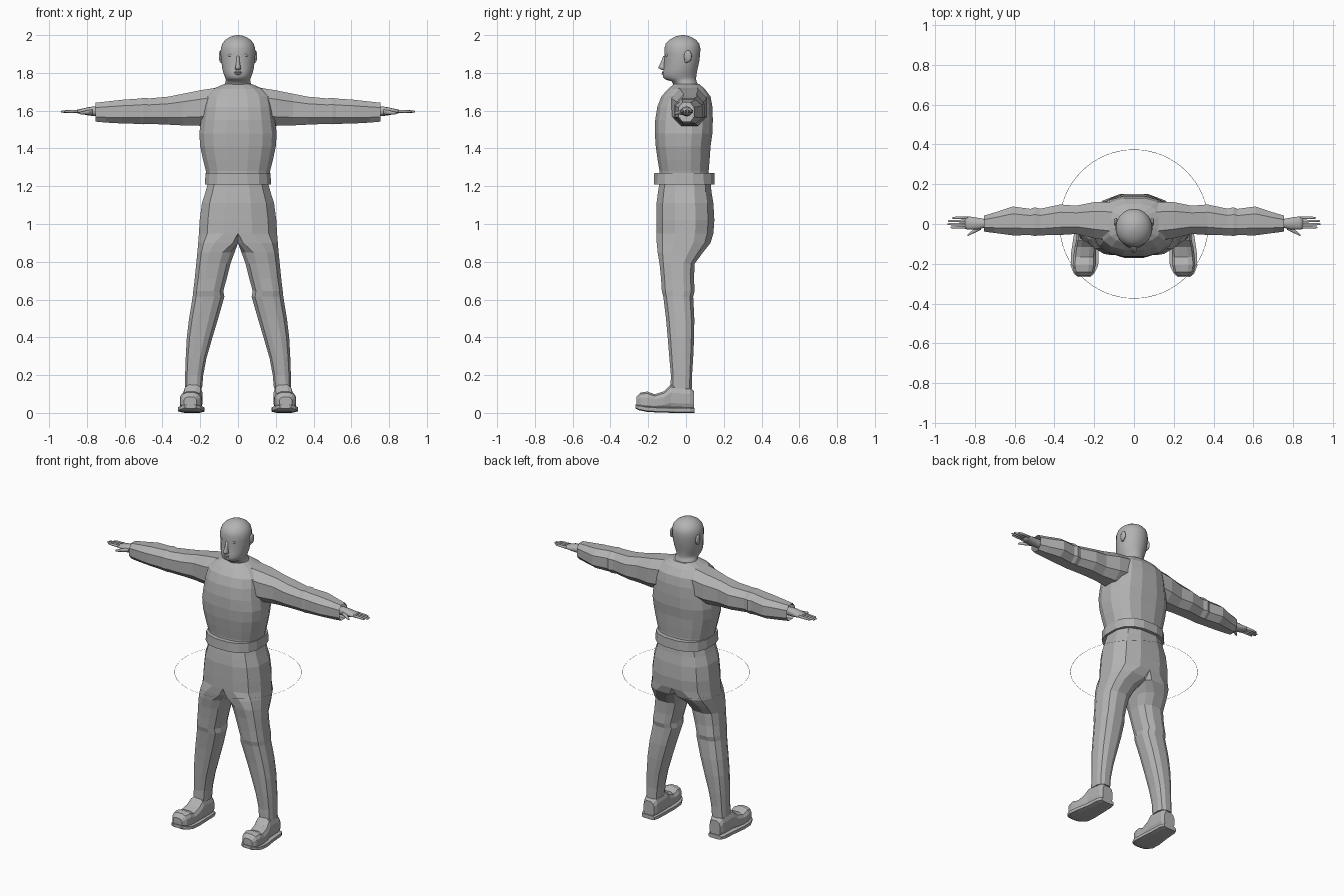
import bpy, bmesh, math
from mathutils import Vector

grey = bpy.data.materials.new("plain_grey")
grey.diffuse_color = (0.45, 0.45, 0.45, 1)


def finish(bm, name, smooth=False):
    bmesh.ops.recalc_face_normals(bm, faces=bm.faces)
    me = bpy.data.meshes.new(name)
    bm.to_mesh(me)
    bm.free()
    me.materials.append(grey)
    for p in me.polygons:
        p.use_smooth = smooth
    ob = bpy.data.objects.new(name, me)
    bpy.context.collection.objects.link(ob)
    return ob


def loft(name, axis, rings, n=12, p=0.8, side=1, caps=(True, True), smooth=False, clamp=False):
    """Skin rings (t, a0, a1, b0, b1): rounded boxes spaced along an axis."""
    bm = bmesh.new()
    loops = []
    for t, a0, a1, b0, b1 in rings:
        loop = []
        for i in range(n):
            w = 2 * math.pi * (i + 0.5) / n
            c, s = math.cos(w), math.sin(w)
            c = math.copysign(abs(c) ** p, c) / math.cos(math.pi / n) ** p
            s = math.copysign(abs(s) ** p, s) / math.cos(math.pi / n) ** p
            a = (a0 + a1) / 2 + (a1 - a0) / 2 * c
            b = (b0 + b1) / 2 + (b1 - b0) / 2 * s
            x, y, z = {'x': (t, a, b), 'y': (a, t, b), 'z': (a, b, t)}[axis]
            if clamp:
                x = max(x, 0)
            loop.append(bm.verts.new((x * side, y, z)))
        loops.append(loop)
    for l0, l1 in zip(loops, loops[1:]):
        for i in range(n):
            j = (i + 1) % n
            bm.faces.new((l0[i], l0[j], l1[j], l1[i]))
    if caps[0]:
        bm.faces.new(loops[0])
    if caps[1]:
        bm.faces.new(loops[-1])
    if clamp:  # drop the inner wall on the middle plane
        inner = [f for f in bm.faces if all(abs(v.co.x) < 1e-5 for v in f.verts)]
        bmesh.ops.delete(bm, geom=inner, context='FACES')
    return finish(bm, name, smooth)


def ball(name, loc, scale):
    bm = bmesh.new()
    bmesh.ops.create_uvsphere(bm, u_segments=14, v_segments=8, radius=1)
    for v in bm.verts:
        v.co = Vector([v.co[k] * scale[k] + loc[k] for k in range(3)])
    return finish(bm, name, True)


# torso and belt
loft("torso", 'z', [
    (1.20, -.155, .155, -.14, .125), (1.28, -.17, .17, -.14, .12),
    (1.34, -.185, .185, -.15, .125), (1.41, -.20, .20, -.16, .13),
    (1.48, -.205, .205, -.165, .14), (1.55, -.195, .195, -.163, .142),
    (1.62, -.185, .185, -.152, .14), (1.675, -.175, .175, -.13, .13),
    (1.715, -.135, .135, -.095, .10), (1.74, -.075, .075, -.065, .07)], n=16, p=.78)
loft("belt", 'z', [(1.21, -.175, .175, -.17, .152), (1.27, -.172, .172, -.168, .15)], n=16, p=.78)

# head and neck
loft("head", 'z', [
    (1.70, -.08, .08, -.06, .08), (1.73, -.07, .07, -.065, .066),
    (1.755, -.066, .066, -.075, .056), (1.763, -.064, .064, -.105, .054),
    (1.775, -.068, .068, -.121, .054), (1.795, -.076, .076, -.123, .056),
    (1.82, -.083, .083, -.118, .061), (1.86, -.088, .088, -.115, .07),
    (1.90, -.092, .092, -.115, .075), (1.93, -.091, .091, -.115, .076),
    (1.955, -.083, .083, -.107, .07), (1.975, -.067, .067, -.088, .053),
    (1.99, -.044, .044, -.062, .028), (1.998, -.02, .02, -.036, .004),
    (2.0, -.006, .006, -.022, -.010)], n=24, p=1, smooth=True)
loft("nose", 'z', [
    (1.816, -.012, .012, -.128, -.10), (1.825, -.016, .016, -.145, -.10),
    (1.835, -.013, .013, -.143, -.10), (1.86, -.009, .009, -.131, -.10),
    (1.89, -.007, .007, -.120, -.10)], n=10, p=1, smooth=True)
ball("upper_lip", (0, -.118, 1.803), (.021, .010, .005))
ball("lower_lip", (0, -.119, 1.794), (.018, .010, .005))

for side, tag in ((1, "left"), (-1, "right")):
    ball(tag + "_eye", (side * .038, -.098, 1.893), (.015, .011, .008))
    ball(tag + "_ear", (side * .092, .010, 1.888), (.010, .021, .032))
    ball(tag + "_ear_lobe", (side * .089, .002, 1.866), (.008, .010, .013))

    # hip half and trouser leg
    loft(tag + "_trouser", 'z', [
        (1.22, -.158, .158, -.14, .13), (1.17, -.172, .172, -.148, .135),
        (1.11, -.191, .191, -.156, .145), (1.02, -.203, .203, -.157, .150),
        (.95, -.207, .207, -.157, .145), (.90, -.06, .211, -.155, .13),
        (.85, .018, .215, -.15, .09), (.79, .04, .221, -.14, .046),
        (.71, .06, .229, -.132, .042), (.645, .078, .237, -.128, .046),
        (.615, .072, .240, -.12, .038), (.50, .105, .259, -.106, .044),
        (.40, .135, .271, -.097, .043), (.29, .167, .277, -.088, .038),
        (.20, .184, .28, -.08, .032), (.13, .19, .282, -.082, .032)],
        n=12, p=.78, side=side, clamp=True)

    # boot upper and sole
    loft(tag + "_boot", 'y', [
        (.042, .20, .275, .01, .115), (.02, .19, .285, .01, .138),
        (-.08, .188, .29, .01, .15), (-.115, .19, .298, .01, .115),
        (-.165, .192, .305, .01, .098), (-.205, .192, .308, .01, .113),
        (-.24, .20, .302, .015, .108), (-.262, .22, .285, .03, .085)],
        n=12, p=.7, side=side)
    loft(tag + "_sole", 'y', [
        (.046, .195, .285, 0, .026), (.02, .185, .297, 0, .03),
        (-.06, .182, .303, 0, .03), (-.15, .178, .317, .002, .032),
        (-.21, .18, .318, .006, .036), (-.25, .20, .302, .014, .042),
        (-.267, .222, .28, .024, .044)], n=8, p=.5, side=side)

    # sleeve, open at the cuff
    loft(tag + "_sleeve", 'x', [
        (.11, -.085, .11, 1.53, 1.722), (.20, -.072, .11, 1.52, 1.708),
        (.29, -.05, .092, 1.522, 1.69), (.37, -.055, .098, 1.526, 1.674),
        (.47, -.057, .077, 1.53, 1.665), (.50, -.06, .084, 1.528, 1.668),
        (.52, -.056, .076, 1.53, 1.664), (.61, -.057, .088, 1.532, 1.658),
        (.70, -.045, .058, 1.537, 1.648), (.755, -.038, .042, 1.542, 1.642)],
        n=8, p=.8, side=side, caps=(False, False))

    # hand, fingers and thumb
    loft(tag + "_hand", 'x', [
        (.68, -.02, .028, 1.57, 1.62), (.755, -.02, .026, 1.572, 1.622),
        (.79, -.028, .032, 1.575, 1.618), (.83, -.028, .038, 1.583, 1.609),
        (.85, -.025, .037, 1.587, 1.605)], n=10, p=.85, side=side, smooth=True)
    for k, (y, tip) in enumerate(((.031, .915), (.015, .935), (-.001, .938), (-.017, .922))):
        loft(f"{tag}_finger_{k + 1}", 'x', [
            (.835, y - .007, y + .007, 1.588, 1.604),
            (.89, y - .006, y + .006, 1.589, 1.603),
            (tip - .006, y - .005, y + .005, 1.590, 1.600),
            (tip, y - .002, y + .002, 1.593, 1.597)], n=6, p=1, side=side, smooth=True)
    loft(tag + "_thumb", 'x', [
        (.77, -.03, -.008, 1.580, 1.606), (.80, -.044, -.022, 1.580, 1.600),
        (.825, -.056, -.042, 1.580, 1.595), (.838, -.062, -.054, 1.583, 1.592)],
        n=6, p=1, side=side, smooth=True)

# hair-thin flat ring around the hips
bm = bmesh.new()
n = 64
inner, outer = [[bm.verts.new((r * math.cos(2 * math.pi * i / n), r * math.sin(2 * math.pi * i / n), 1.0))
                 for i in range(n)] for r in (.3725, .3745)]
for i in range(n):
    j = (i + 1) % n
    bm.faces.new((inner[i], outer[i], outer[j], inner[j]))
finish(bm, "hip_ring")
